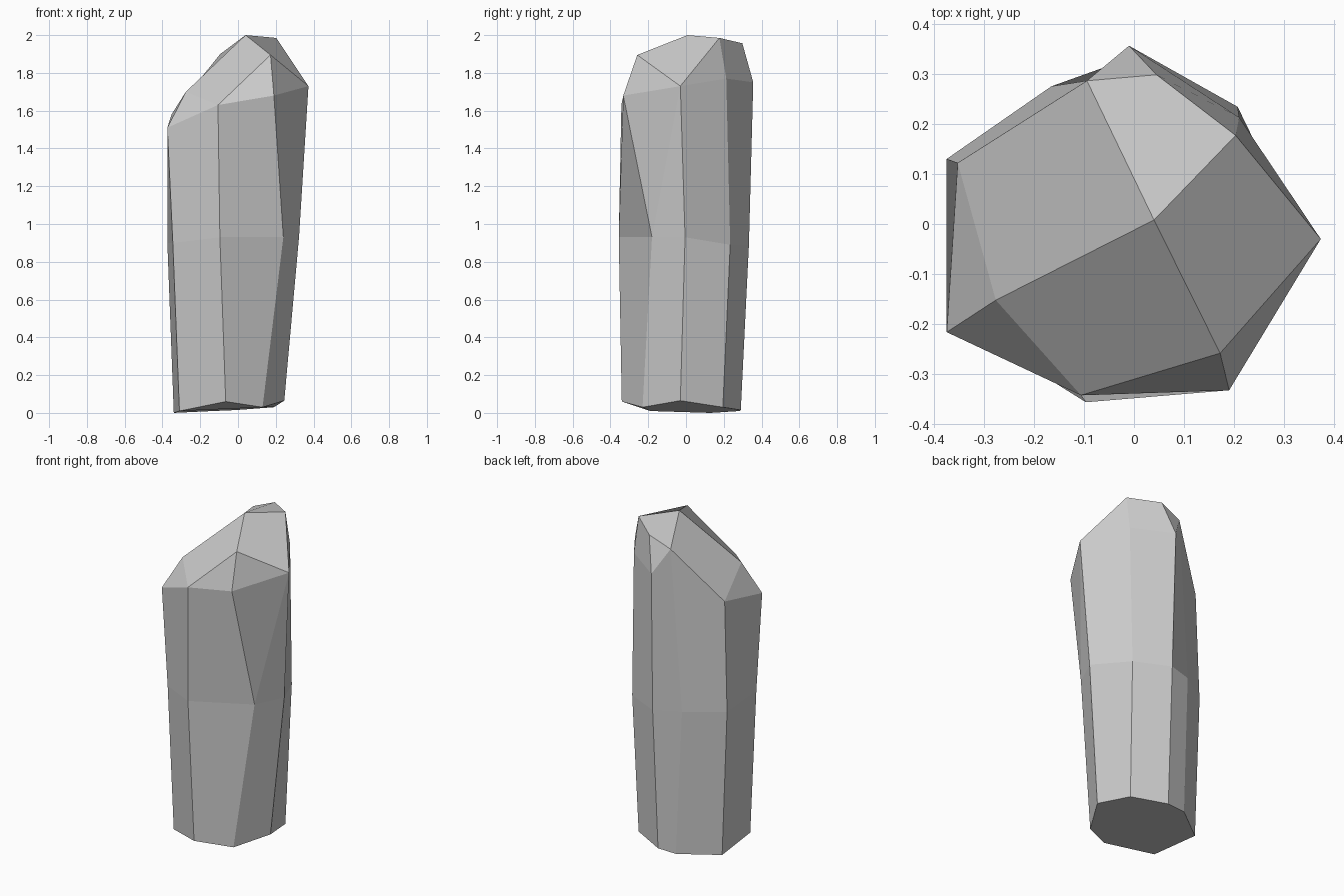
import bpy
import bmesh

default_cube = bpy.data.objects.get("Cube")
if default_cube:
    bpy.data.objects.remove(default_cube, do_unlink=True)

# Single stone material
stone = bpy.data.materials.new("pale_grey_stone")
stone.use_nodes = True
grey = (0.6, 0.6, 0.6, 1.0)
stone.diffuse_color = grey
stone.node_tree.nodes["Principled BSDF"].inputs["Base Color"].default_value = grey

# Corner columns counter-clockwise from the left front: base, waist, shoulder
columns = {
    "left_front": [(-.31, -.19, .01), (-.345, -.2, .9), (-.374, -.216, 1.51)],
    "front": [(-.065, -.34, .06), (-.096, -.356, .93), (-.106, -.342, 1.63)],
    "right_front": [(.13, -.23, .03), (.24, -.18, .93), (.19, -.332, 1.68)],
    "right": [(.245, -.03, .065), (.323, -.005, .93), (.373, -.03, 1.73)],
    "right_back": [(.19, .195, .03), (.207, .234, .89), (.21, .213, 1.77)],
    "back": [(-.01, .29, .015), (-.003, .333, .89), (-.01, .356, 1.75)],
    "left_back": [(-.13, .285, .01), (-.165, .275, .9), (-.094, .286, 1.9)],
    "left": [(-.34, .13, 0), (-.374, .13, .9), (-.352, .122, 1.58)],
}

# Extra corners of the faceted tip
tip = {
    "peak": (.04, .008, 2),
    "tip_left": (-.276, -.152, 1.7),
    "tip_front": (.172, -.258, 1.895),
    "tip_right": (.203, .177, 1.985),
    "tip_back": (.045, .298, 1.957),
}

# Facets that close the tip, named by their corners
facets = [
    "left_front tip_left left",
    "left_front front tip_left",
    "front tip_front peak tip_left",
    "front right_front tip_front",
    "right_front right tip_front",
    "tip_front right tip_right peak",
    "right right_back tip_right",
    "right_back back tip_back tip_right",
    "back left_back tip_back",
    "peak tip_right tip_back left_back",
    "peak left_back left tip_left",
]

bm = bmesh.new()
rings = [{name: bm.verts.new(levels[i]) for name, levels in columns.items()}
         for i in range(3)]
corners = dict(rings[2])
corners.update({name: bm.verts.new(point) for name, point in tip.items()})
names = list(columns)

# Side walls of the shaft, one band below and one above the waist
for lower, upper in zip(rings, rings[1:]):
    for here, after in zip(names, names[1:] + names[:1]):
        quad = (lower[here], lower[after], upper[after], upper[here])
        if upper is rings[2] and here == "right_front":
            # The chipped side folds along its rising diagonal
            bm.faces.new((quad[0], quad[1], quad[2]))
            bm.faces.new((quad[0], quad[2], quad[3]))
        else:
            bm.faces.new(quad)

# Base and tip
bm.faces.new([rings[0][name] for name in reversed(names)])
for facet in facets:
    bm.faces.new([corners[name] for name in facet.split()])
bmesh.ops.recalc_face_normals(bm, faces=bm.faces)

mesh = bpy.data.meshes.new("crystal_shard")
bm.to_mesh(mesh)
bm.free()
mesh.materials.append(stone)
shard = bpy.data.objects.new("crystal_shard", mesh)
bpy.context.collection.objects.link(shard)
